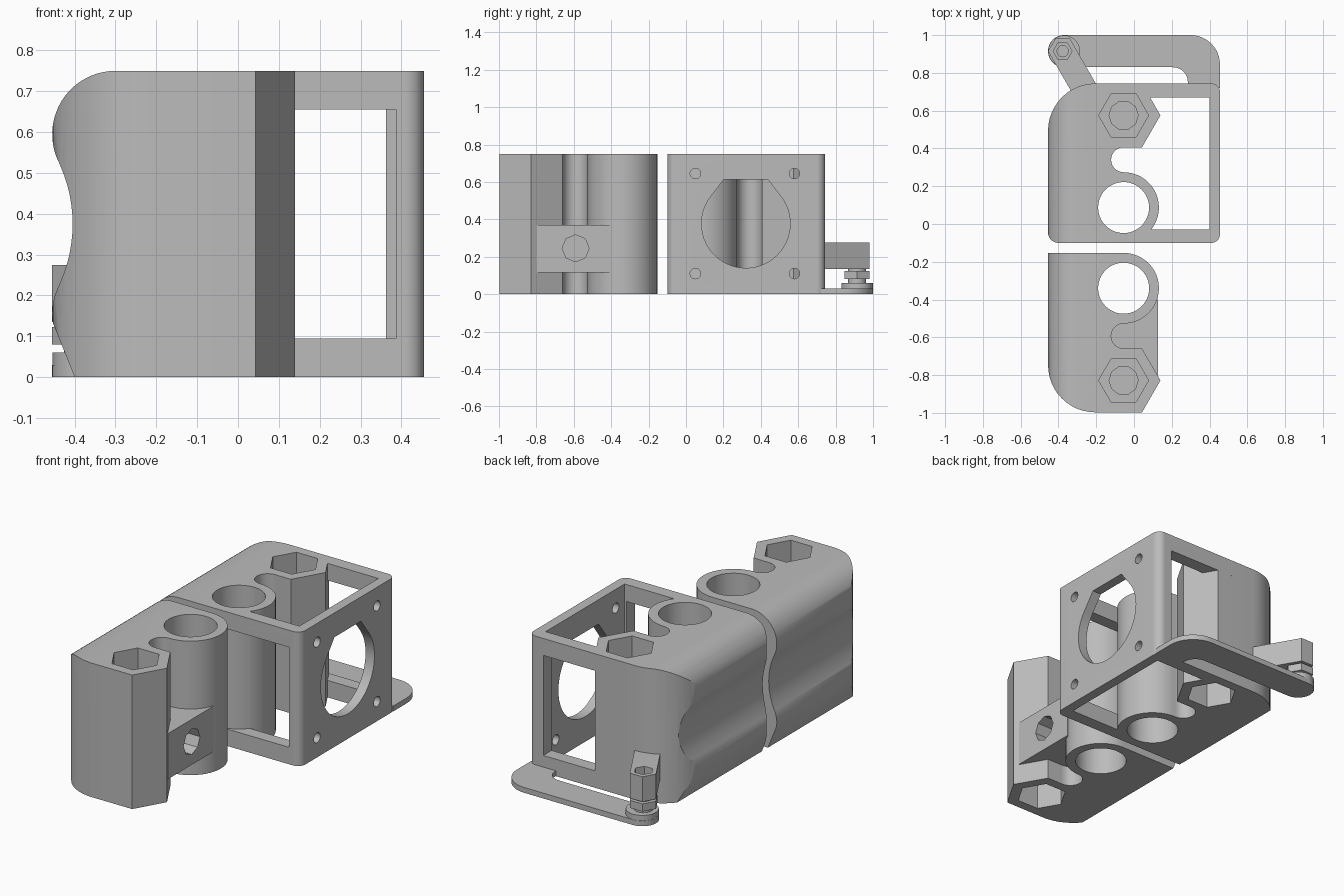
import bpy, bmesh
from math import sin, cos, pi, radians
from mathutils import Vector

if "Cube" in bpy.data.objects:
    bpy.data.objects.remove(bpy.data.objects["Cube"], do_unlink=True)

grey = bpy.data.materials.new("plain_grey")
grey.use_nodes = True
grey.diffuse_color = (0.5, 0.5, 0.5, 1)
grey.node_tree.nodes["Principled BSDF"].inputs["Base Color"].default_value = (0.5, 0.5, 0.5, 1)

H = 0.75          # height of both blocks
AX = -0.055       # shared x of bearing, slot and nut trap


def prism(name, pts, lo, hi, axis="z"):
    """Extrude a 2D outline along an axis (z: x,y / y: x,z / x: y,z)."""
    place = {"z": lambda a, b, h: (a, b, h),
             "y": lambda a, b, h: (a, h, b),
             "x": lambda a, b, h: (h, a, b)}[axis]
    bm = bmesh.new()
    low = [bm.verts.new(place(a, b, lo)) for a, b in pts]
    high = [bm.verts.new(place(a, b, hi)) for a, b in pts]
    bm.faces.new(low)
    bm.faces.new(high)
    for i in range(len(pts)):
        j = (i + 1) % len(pts)
        bm.faces.new((low[i], low[j], high[j], high[i]))
    bmesh.ops.recalc_face_normals(bm, faces=bm.faces)
    mesh = bpy.data.meshes.new(name)
    bm.to_mesh(mesh)
    bm.free()
    mesh.materials.append(grey)
    ob = bpy.data.objects.new(name, mesh)
    bpy.context.collection.objects.link(ob)
    return ob


def arc(cx, cy, r, a, b, n=12):
    return [(cx + r * cos(radians(a + (b - a) * i / n)),
             cy + r * sin(radians(a + (b - a) * i / n))) for i in range(n + 1)]


def ring(cx, cy, r, n=48):
    return arc(cx, cy, r, 0, 360, n)[:-1]


def rect(a0, b0, a1, b1):
    return [(a0, b0), (a1, b0), (a1, b1), (a0, b1)]


def rounded(corners, n=12):
    """Right-angled outline whose corners are (x, y, radius)."""
    out = []
    for i, (x, y, r) in enumerate(corners):
        p = Vector((x, y))
        u = (Vector(corners[i - 1][:2]) - p).normalized()
        v = (Vector(corners[(i + 1) % len(corners)][:2]) - p).normalized()
        steps = n if r else 0
        for k in range(steps + 1):
            t = pi / 2 * k / n
            q = p + u * r * (1 - sin(t)) + v * r * (1 - cos(t))
            out.append((q.x, q.y))
    return out


def combine(ob, other, mode):
    mod = ob.modifiers.new("bool", "BOOLEAN")
    mod.operation, mod.object, mod.solver = mode, other, "EXACT"
    bpy.context.view_layer.objects.active = ob
    bpy.ops.object.modifier_apply(modifier=mod.name)
    bpy.data.objects.remove(other, do_unlink=True)


def add(ob, *prism_args):
    combine(ob, prism("piece", *prism_args), "UNION")


def cut(ob, *prism_args):
    combine(ob, prism("cutter", *prism_args), "DIFFERENCE")


def finish(ob):
    bpy.ops.object.select_all(action="DESELECT")
    ob.select_set(True)
    bpy.context.view_layer.objects.active = ob
    bpy.ops.object.shade_smooth_by_angle(angle=radians(28))


# Wavy side profile shared by both blocks
side = ([(0.6, 0), (-0.4, 0)]
        + arc(-0.3, 0.155, 0.155, 188, 153, 8)
        + arc(-0.758, 0.375, 0.353, -24, 24, 12)
        + arc(-0.3, 0.595, 0.155, 207, 90, 20)
        + [(0.6, H)])


def end_block(name, place, inner_radius):
    """Slab with bearing sleeve, slot and hexagonal post; place maps y."""
    y0, y1 = place(-0.1), place(0.744)
    slab = rounded([(AX, y0, 0), (AX, y1, 0), (-0.455, y1, 0.25), (-0.455, y0, inner_radius)])
    ob = prism(name, slab, 0, H)
    combine(ob, prism("side_profile", side, -1.2, 1.2, "y"), "INTERSECT")
    add(ob, ring(AX, place(0.087), 0.187), 0, H)
    add(ob, ring(AX, place(0.575), 0.195, 6), 0, H)
    cut(ob, ring(AX, place(0.34), 0.066, 32), -0.1, H + 0.1)
    return ob


def bore(ob, place):
    """Bearing hole, nut traps and blind rod hole."""
    y = place(0.575)
    cut(ob, ring(AX, place(0.087), 0.135), -0.1, H + 0.1)
    cut(ob, ring(AX, y, 0.132, 6), 0.56, H + 0.1)
    cut(ob, ring(AX, y, 0.077, 10), 0.42, 0.6)
    cut(ob, ring(AX, y, 0.132, 6), -0.1, 0.19)
    cut(ob, ring(AX, y, 0.077, 10), 0.15, 0.33)


# Front block with bridging boss and side hole
def front(y):
    return -0.253 - y


front_block = end_block("front_block", front, 0)
add(front_block, rect(-0.14, -0.8, 0.127, -0.4), 0.115, 0.37)
bore(front_block, front)
cut(front_block, ring(-0.59, 0.245, 0.072, 8), -0.1, 0.3, "x")
finish(front_block)


# Rear block with open motor frame
def rear(y):
    return y


rear_block = end_block("rear_block", rear, 0.055)
frame = prism("motor_frame", rounded([(AX, -0.1, 0), (0.455, -0.1, 0.045),
                                      (0.455, 0.744, 0.045), (AX, 0.744, 0)]), 0, H)
cut(frame, rect(-0.2, -0.028, 0.4, 0.67), -0.1, H + 0.1)
cut(frame, rect(-0.2, 0.095, 0.387, 0.655), -0.2, 0.1, "y")
cut(frame, rect(-0.2, 0.095, 0.363, 0.655), 0.6, 0.9, "y")
# Motor opening: circle with a flattened, sloped top
cut(frame, arc(0.32, 0.377, 0.237, 142, 398, 40) + [(0.437, 0.614), (0.203, 0.614)],
    0.38, 0.6, "x")
for y in (0.05, 0.58):
    for z in (0.11, 0.645):
        cut(frame, ring(y, z, 0.028, 20), 0.38, 0.6, "x")
combine(rear_block, frame, "UNION")
bore(rear_block, rear)
finish(rear_block)

# Thin hooked arm at the back, with its raised pad
PX, PY = -0.378, 0.915
arm = prism("flexible_arm", rounded([(0.455, 0.72, 0), (0.455, 1, 0.155), (-0.455, 1, 0.084),
                                     (-0.455, 0.83, 0.084), (0.285, 0.83, 0.08),
                                     (0.285, 0.72, 0)]), 0, 0.03)
add(arm, ring(-0.37, PY, 0.084), 0.015, 0.06)
finish(arm)

# Adjusting screw with hexagonal head
screw = prism("adjusting_screw", ring(PX, PY, 0.048, 24), 0.05, 0.15)
add(screw, ring(PX, PY, 0.077, 6), 0.08, 0.123)
finish(screw)

# Screw holder: hexagonal end swept back into the rear block
hexa = ring(PX, PY, 0.077, 6)
dx, dy = 0.125, -0.2165
far = [(x + dx, y + dy) for x, y in hexa]
holder = prism("screw_holder", hexa[1:4] + [hexa[4]] + far[4:6] + far[:1] + hexa[:1], 0.135, 0.275)
cut(holder, ring(PX, PY, 0.05, 6), 0.215, 0.3)
cut(holder, ring(PX, PY, 0.03, 12), 0.17, 0.23)
finish(holder)
